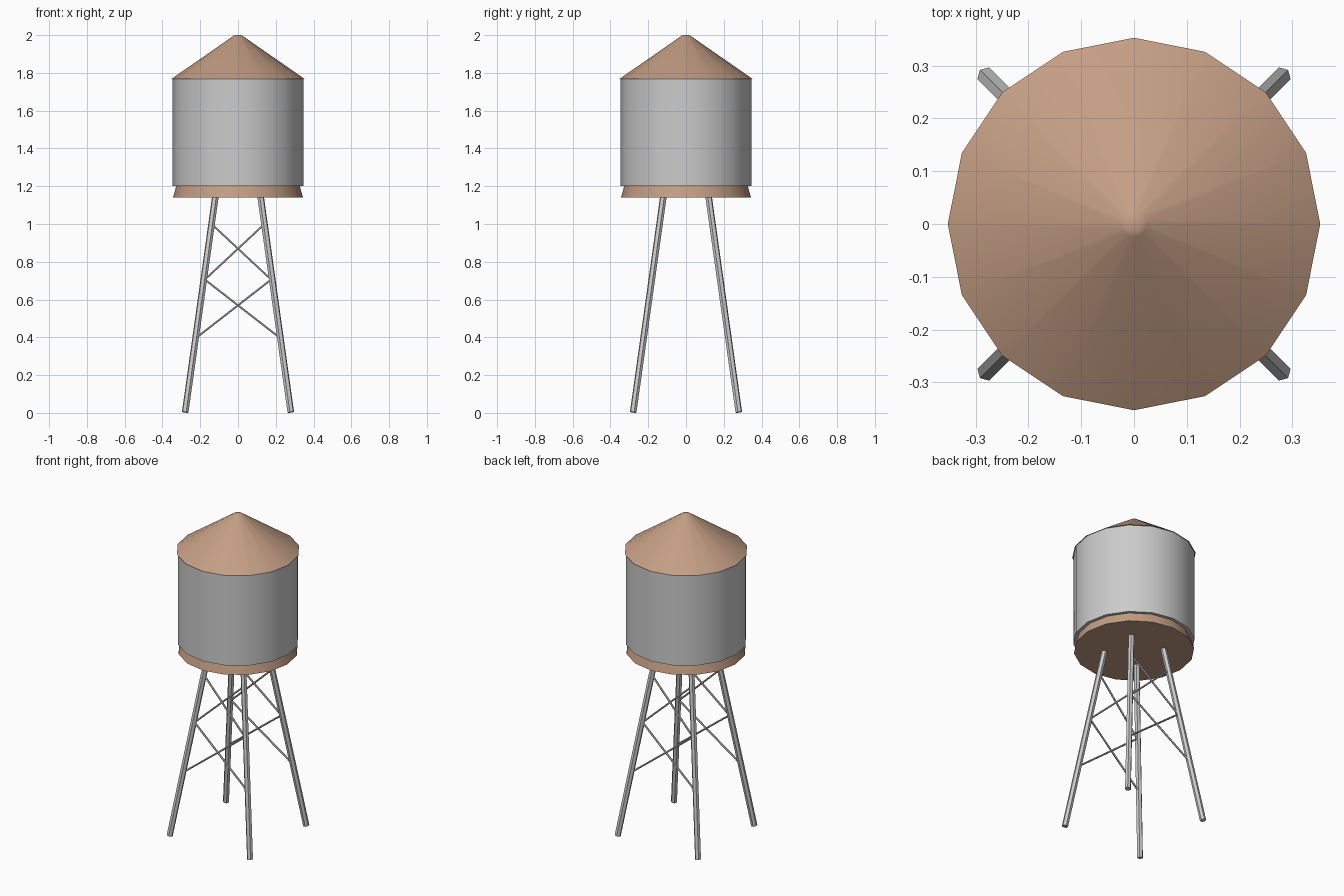
import bpy, bmesh, math
from mathutils import Vector

if "Cube" in bpy.data.objects:
    bpy.data.objects.remove(bpy.data.objects["Cube"])

copper = bpy.data.materials.new("copper")
copper.diffuse_color = (0.55, 0.34, 0.23, 1)
copper.use_nodes = True
copper.node_tree.nodes["Principled BSDF"].inputs["Base Color"].default_value = copper.diffuse_color


def finish(bm, name, mat=None, smooth=True):
    bmesh.ops.recalc_face_normals(bm, faces=bm.faces)
    me = bpy.data.meshes.new(name)
    bm.to_mesh(me)
    bm.free()
    ob = bpy.data.objects.new(name, me)
    bpy.context.collection.objects.link(ob)
    if mat:
        me.materials.append(mat)
    if smooth:
        bpy.ops.object.select_all(action='DESELECT')
        ob.select_set(True)
        bpy.context.view_layer.objects.active = ob
        bpy.ops.object.shade_smooth_by_angle(angle=math.radians(35))
    return ob


def lathe(name, profile, mat=None, sides=16):
    """Closed solid of revolution from (radius, z) rings, capped at both ends."""
    bm = bmesh.new()
    rings = []
    for r, z in profile:
        rings.append([bm.verts.new((r * math.cos(2 * math.pi * i / sides),
                                    r * math.sin(2 * math.pi * i / sides), z))
                      for i in range(sides)])
    for a, b in zip(rings, rings[1:]):
        for i in range(sides):
            j = (i + 1) % sides
            bm.faces.new((a[i], a[j], b[j], b[i]))
    bm.faces.new(rings[0][::-1])
    bm.faces.new(rings[-1])
    return finish(bm, name, mat)


def rod(name, p, q, radius, ridge, sides=6):
    """Straight prism from p to q with one edge facing the ridge direction."""
    p, q = Vector(p), Vector(q)
    d = (q - p).normalized()
    u = Vector(ridge)
    u = (u - d * u.dot(d)).normalized()
    v = d.cross(u)
    bm = bmesh.new()
    rings = []
    for c in (p, q):
        rings.append([bm.verts.new(c + radius * (u * math.cos(2 * math.pi * i / sides)
                                                 + v * math.sin(2 * math.pi * i / sides)))
                      for i in range(sides)])
    a, b = rings
    for i in range(sides):
        j = (i + 1) % sides
        bm.faces.new((a[i], a[j], b[j], b[i]))
    bm.faces.new(a[::-1])
    bm.faces.new(b)
    return finish(bm, name, smooth=False)


def leg_point(sx, sy, z):
    """Point on a leg's centre line at height z."""
    r = 0.28 - 0.14 * z
    return (sx * r, sy * r, z)


# Tank, roof and flared base
lathe("tank", [(0.347, 1.2), (0.347, 1.77)])
lathe("roof", [(0.353, 1.768), (0.024, 1.996), (0.016, 2.0)], copper)
lathe("tank_base", [(0.344, 1.14), (0.326, 1.205)], copper)

# Four splayed hexagonal legs
for sy, side in ((-1, "front"), (1, "back")):
    for sx, hand in ((-1, "left"), (1, "right")):
        rod(f"{side}_{hand}_leg", leg_point(sx, sy, 0.0035),
            leg_point(sx, sy, 1.16), 0.018, (sx, sy, 0))
    # Two stacked cross braces on the front and back only
    for level, top, bottom in (("upper", 1.0, 0.7), ("lower", 0.71, 0.395)):
        for sx, hand in ((-1, "left"), (1, "right")):
            rod(f"{side}_{level}_{hand}_brace", leg_point(sx, sy, top),
                leg_point(-sx, sy, bottom), 0.006, (0, sy, 0))
